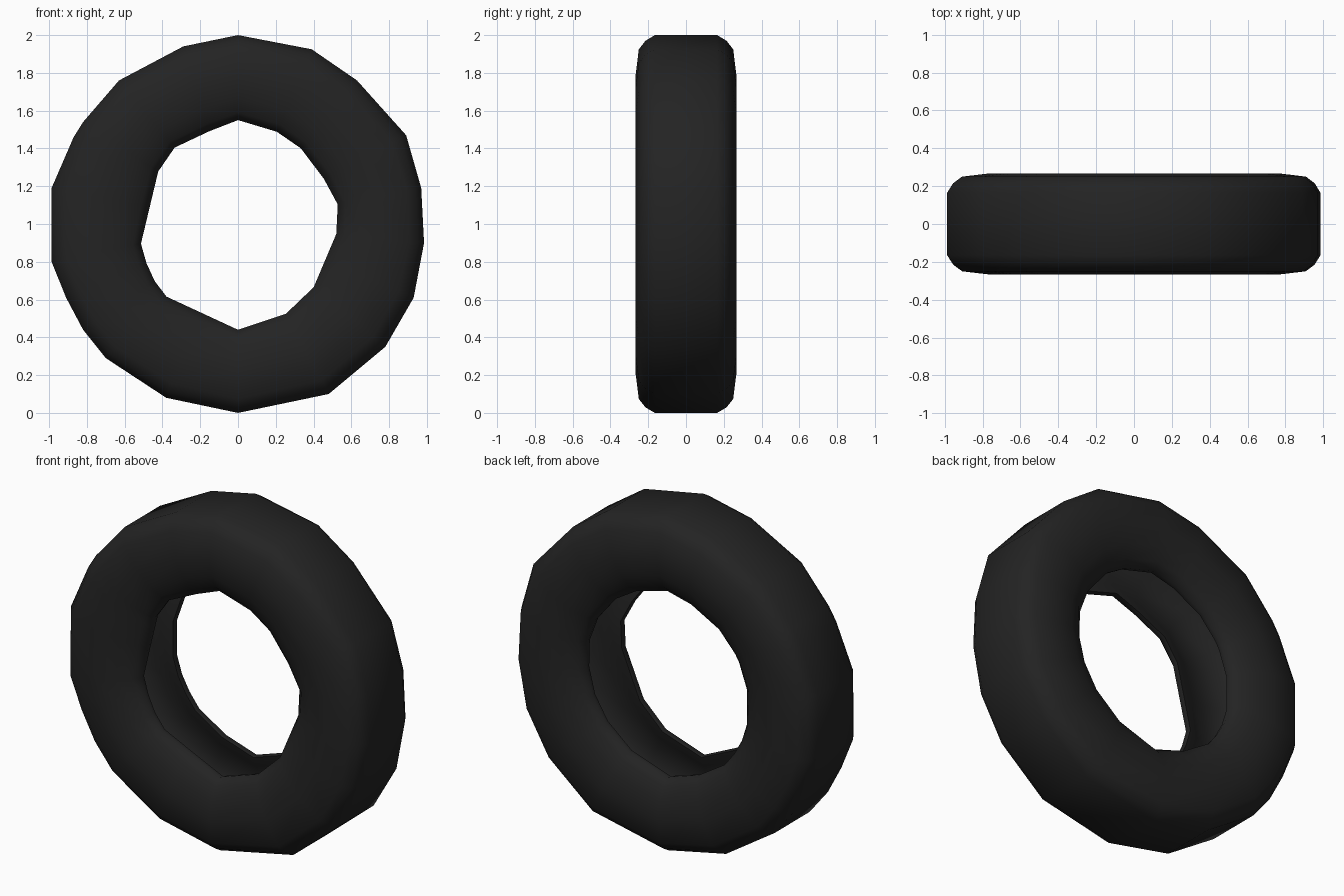
import bpy, bmesh, math
from mathutils import Vector

if "Cube" in bpy.data.objects:
    bpy.data.objects.remove(bpy.data.objects["Cube"])

# Silhouette corners in the front view, relative to the wheel centre (clockwise from top)
OUTER = [(0, 1), (.39, .925), (.63, .76), (.89, .47), (.97, .19), (.985, -.1),
         (.93, -.39), (.78, -.65), (.48, -.9), (0, -1), (-.38, -.92), (-.7, -.71),
         (-.82, -.56), (-.91, -.39), (-.987, -.2), (-.987, .19), (-.87, .46),
         (-.82, .54), (-.63, .76), (-.29, .94)]
HOLE = [(0, .55), (.25, .475), (.4, .34), (.53, .1), (.53, -.03), (.39, -.36),
        (.3, -.46), (0, -.56), (-.41, -.37), (-.52, -.13), (-.41, .33), (-.31, .43)]


def hole_radius(d):
    """Distance from the centre to the hole outline along direction d."""
    for p, q in zip(HOLE, HOLE[1:] + HOLE[:1]):
        a, e = Vector(p), Vector(q) - Vector(p)
        den = d.x * e.y - d.y * e.x
        if abs(den) < 1e-9:
            continue
        t = (a.x * e.y - a.y * e.x) / den
        u = (a.x * d.y - a.y * d.x) / den
        if t > 0 and -1e-6 <= u <= 1 + 1e-6:
            return t
    return .55


# Half cross-section (nominal radius, offset): tread, sidewall, bead, hollow inside
half = [(1.0, .165), (.97, .215), (.925, .25), (.78, .268), (.67, .25), (.595, .215),
        (.555, .175), (.56, .145), (.62, .165), (.72, .215), (.88, .205), (.93, .13)]
profile = [(r, y) for r, y in half] + [(r, -y) for r, y in reversed(half)]

rubber = bpy.data.materials.new("black_rubber")
rubber.diffuse_color = (.017, .017, .017, 1)
rubber.use_nodes = True
rubber.node_tree.nodes["Principled BSDF"].inputs["Base Color"].default_value = rubber.diffuse_color

# Hollow tyre carcass swept around the y axis
bm = bmesh.new()
rings = []
for x, z in OUTER:
    v = Vector((x, z))
    d, rim = v.normalized(), v.length
    ring = []
    for r, y in profile:
        bead = hole_radius(d) if y < 0 else max(hole_radius(d), .535)
        k = (r - .555) / .445
        rad = bead + (rim - bead) * k
        ring.append(bm.verts.new((d.x * rad, y, d.y * rad + 1)))
    rings.append(ring)
n = len(profile)
for a, b in zip(rings, rings[1:] + rings[:1]):
    for i in range(n):
        j = (i + 1) % n
        bm.faces.new((a[i], a[j], b[j], b[i]))
bmesh.ops.recalc_face_normals(bm, faces=bm.faces)
me = bpy.data.meshes.new("tyre")
bm.to_mesh(me)
bm.free()
me.materials.append(rubber)
tyre = bpy.data.objects.new("tyre", me)
bpy.context.collection.objects.link(tyre)

# Smooth rubber with only the bead lips kept sharp
bpy.context.view_layer.objects.active = tyre
tyre.select_set(True)
bpy.ops.object.shade_smooth_by_angle(angle=math.radians(60))
